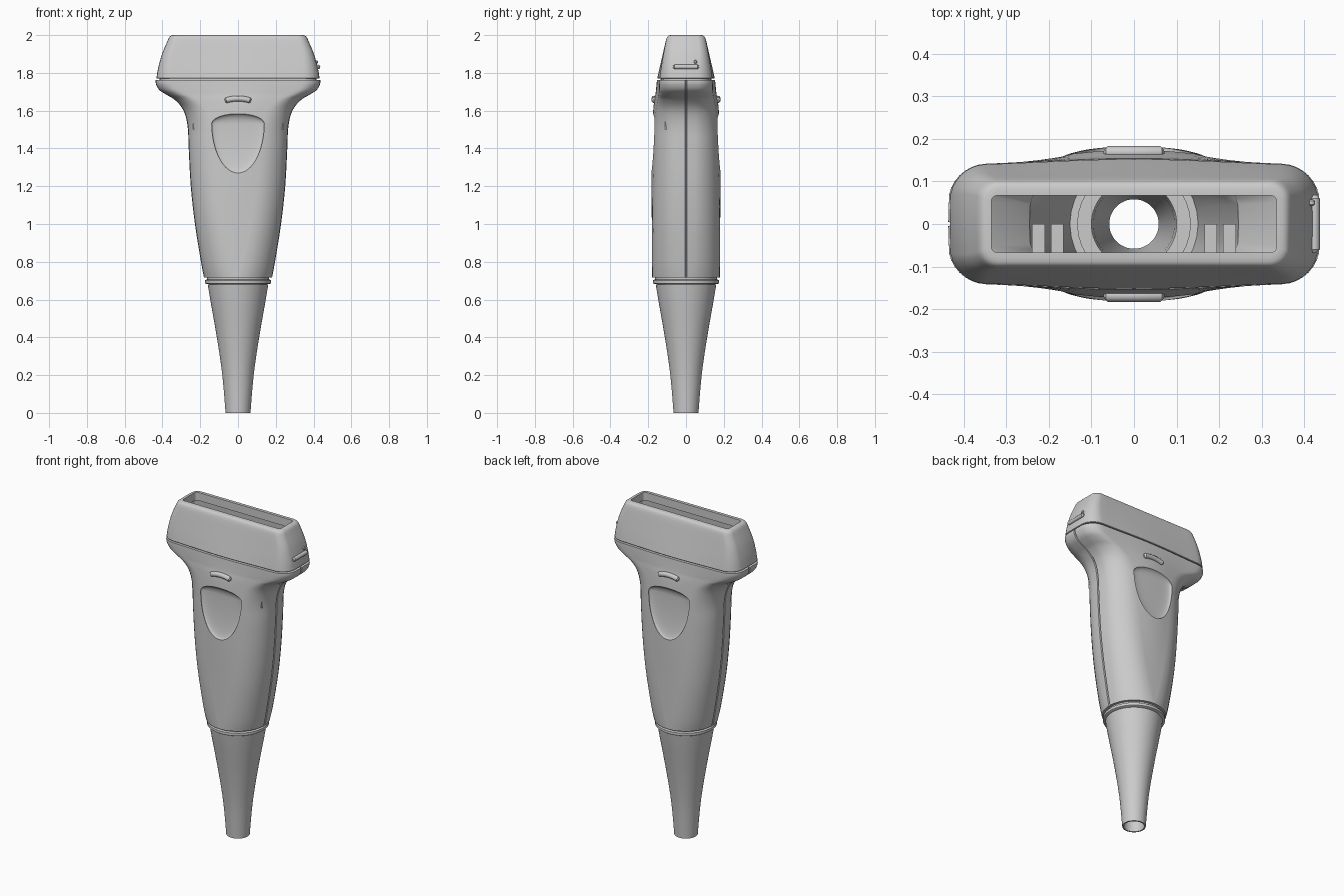
import bpy, bmesh
from math import sin, cos, pi, radians

if "Cube" in bpy.data.objects:
    bpy.data.objects.remove(bpy.data.objects["Cube"])


def section(z, hw, hd, r, bulge=0.0, groove=0.0):
    """Rounded rectangle with bulged long faces and a notch for the side seam."""
    r = min(r, hw - .002, hd)
    quad = [(hw - groove, .003), (hw, .005)]
    for i in range(1, 9):
        a = i / 8 * pi / 2
        quad.append((hw - r + r * cos(a), max(hd - r + r * sin(a), .006 + i * .0005)))
    for i in range(1, 9):
        quad.append(((hw - r) * (1 - i / 9), hd))
    quad = [(x, y * (1 + bulge / hd * cos(pi / 2 * x / hw) ** 2)) for x, y in quad]
    half = quad + [(0, hd + bulge)] + [(-x, y) for x, y in reversed(quad)]
    return [(x, y, z) for x, y in half] + [(-x, -y, z) for x, y in half]


def refine(rows, steps=4):
    """Catmull-Rom interpolation of section parameters."""
    out = []
    for i in range(len(rows) - 1):
        p0, p1, p2, p3 = (rows[max(i - 1, 0)], rows[i], rows[i + 1],
                          rows[min(i + 2, len(rows) - 1)])
        for s in range(steps):
            t = s / steps
            out.append([.5 * (2 * b + (c - a) * t + (2 * a - 5 * b + 4 * c - d) * t * t
                              + (3 * b - a - 3 * c + d) * t ** 3)
                        for a, b, c, d in zip(p0, p1, p2, p3)])
    return out + [rows[-1]]


def make(name, bm):
    bmesh.ops.recalc_face_normals(bm, faces=bm.faces)
    me = bpy.data.meshes.new(name)
    bm.to_mesh(me)
    bm.free()
    ob = bpy.data.objects.new(name, me)
    bpy.context.collection.objects.link(ob)
    return ob


def shell(name, loops):
    """Hollow part: loops run up the outside, down the inside and close."""
    bm = bmesh.new()
    rings = [[bm.verts.new(p) for p in lp] for lp in loops]
    n = len(rings[0])
    for k, a in enumerate(rings):
        b = rings[(k + 1) % len(rings)]
        for i in range(n):
            bm.faces.new((a[i], a[(i + 1) % n], b[(i + 1) % n], b[i]))
    return make(name, bm)


def lathe(name, profile, n=64):
    return shell(name, [[(r * cos(2 * pi * i / n), r * sin(2 * pi * i / n), z)
                         for i in range(n)] for r, z in profile])


def bar(name, points, radius):
    """Round-ended raised bar along a path."""
    cu = bpy.data.curves.new(name, 'CURVE')
    cu.dimensions = '3D'
    cu.bevel_depth = radius
    cu.bevel_resolution = 4
    cu.use_fill_caps = True
    sp = cu.splines.new('POLY')
    sp.points.add(len(points) - 1)
    for k, (p, co) in enumerate(zip(sp.points, points)):
        p.co = (*co, 1)
        p.radius = .5 if k in (0, len(points) - 1) else 1
    ob = bpy.data.objects.new(name, cu)
    bpy.context.collection.objects.link(ob)
    bpy.ops.object.select_all(action='DESELECT')
    ob.select_set(True)
    bpy.context.view_layer.objects.active = ob
    bpy.ops.object.convert(target='MESH')


# Cable boot and collar
boot = refine([(.066, 0), (.083, .2), (.112, .4), (.147, .6), (.160, .68)])
lathe("cable_boot", boot + [(.105, .69), (.095, .6), (.058, .03), (.058, 0)])
lathe("boot_collar", [(.168, .682), (.174, .686), (.174, .702), (.168, .706),
                      (.163, .706), (.163, .722), (.10, .722), (.10, .682)])

# Handle: z, half width, half depth, corner radius, bulge
outer = refine([(.716, .18, .178, .178, .002), (.8, .196, .176, .165, .004),
                (1.0, .228, .170, .15, .011), (1.2, .250, .163, .14, .02),
                (1.4, .261, .157, .13, .026), (1.5, .265, .155, .13, .026),
                (1.57, .277, .152, .125, .024), (1.62, .300, .148, .12, .024),
                (1.66, .338, .144, .11, .023), (1.685, .380, .141, .10, .021),
                (1.71, .417, .140, .095, .019), (1.74, .434, .140, .09, .016),
                (1.762, .436, .140, .09, .014)])
inner = [(1.762, .405, .112, .07, .01), (1.73, .395, .110, .07, .01),
         (1.69, .330, .108, .07, .01), (1.6, .245, .110, .08, .01),
         (1.4, .222, .115, .09, .01), (1.0, .185, .13, .11, .005),
         (.78, .150, .148, .146, 0), (.78, .132, .13, .128, 0), (.716, .132, .13, .128, 0)]
handle = shell("handle", [section(*s, groove=.008) for s in outer]
               + [section(*s) for s in inner])

# Thumb recesses: squashed top, long tapering bottom, wrapped round the face
for side in (-1, 1):
    bm = bmesh.new()
    bmesh.ops.create_uvsphere(bm, u_segments=48, v_segments=32, radius=1)
    for v in bm.verts:
        x, y, z = v.co
        x *= .14
        v.co = (x, side * (.182 - 1.0 * x * x) + y * .032,
                1.53 + z * (.055 if z > 0 else .26))
    cutter = make("recess_cutter", bm)
    cutter.hide_render = True
    mod = handle.modifiers.new("recess", 'BOOLEAN')
    mod.operation = 'DIFFERENCE'
    mod.solver = 'EXACT'
    mod.object = cutter
    bpy.context.view_layer.objects.active = handle
    bpy.ops.object.modifier_apply(modifier=mod.name)
    bpy.data.objects.remove(cutter)

# Head with open window
head = [(1.745, .415, .122, .075, .012), (1.770, .415, .122, .075, .012),
        (1.770, .430, .138, .085, .013)]
head += refine([(1.772, .432, .139, .085, .013), (1.83, .422, .131, .075, .008),
                (1.90, .402, .119, .06, .004), (1.965, .375, .107, .05, .001),
                (1.988, .364, .100, .045, 0), (1.997, .354, .092, .04, 0),
                (2.0, .342, .080, .03, 0)])
head += [(2.0, .335, .067, .015, 0), (1.95, .335, .067, .015, 0),
         (1.95, .350, .080, .02, 0), (1.745, .385, .10, .05, 0)]
shell("head", [section(*s) for s in head])

# Inner ribs
for sx in (-1, 1):
    for k, x in enumerate((.18, .224)):
        bm = bmesh.new()
        bmesh.ops.create_cube(bm, size=1)
        for v in bm.verts:
            v.co = (sx * x + v.co.x * .03, -.055 + v.co.y * .11, 1.61 + v.co.z * .22)
        make("inner_rib", bm)

# Raised grip bars, front and back
for side in (-1, 1):
    pts = [(x, side * .168, 1.664 - 2.4 * x * x)
           for x in (-.069, -.062, -.045, -.025, 0, .025, .045, .062, .069)]
    bar("grip_bar", pts, .015)

# Orientation marker on the right end
bar("side_marker", [(.424, y, 1.832) for y in (-.068, -.06, .06, .068)], .012)
bar("marker_dot", [(.416, y, 1.858) for y in (.042, .046, .054, .058)], .009)

# Smooth shading with crisp edges
bpy.ops.object.select_all(action='SELECT')
bpy.context.view_layer.objects.active = handle
bpy.ops.object.shade_smooth_by_angle(angle=radians(35))
